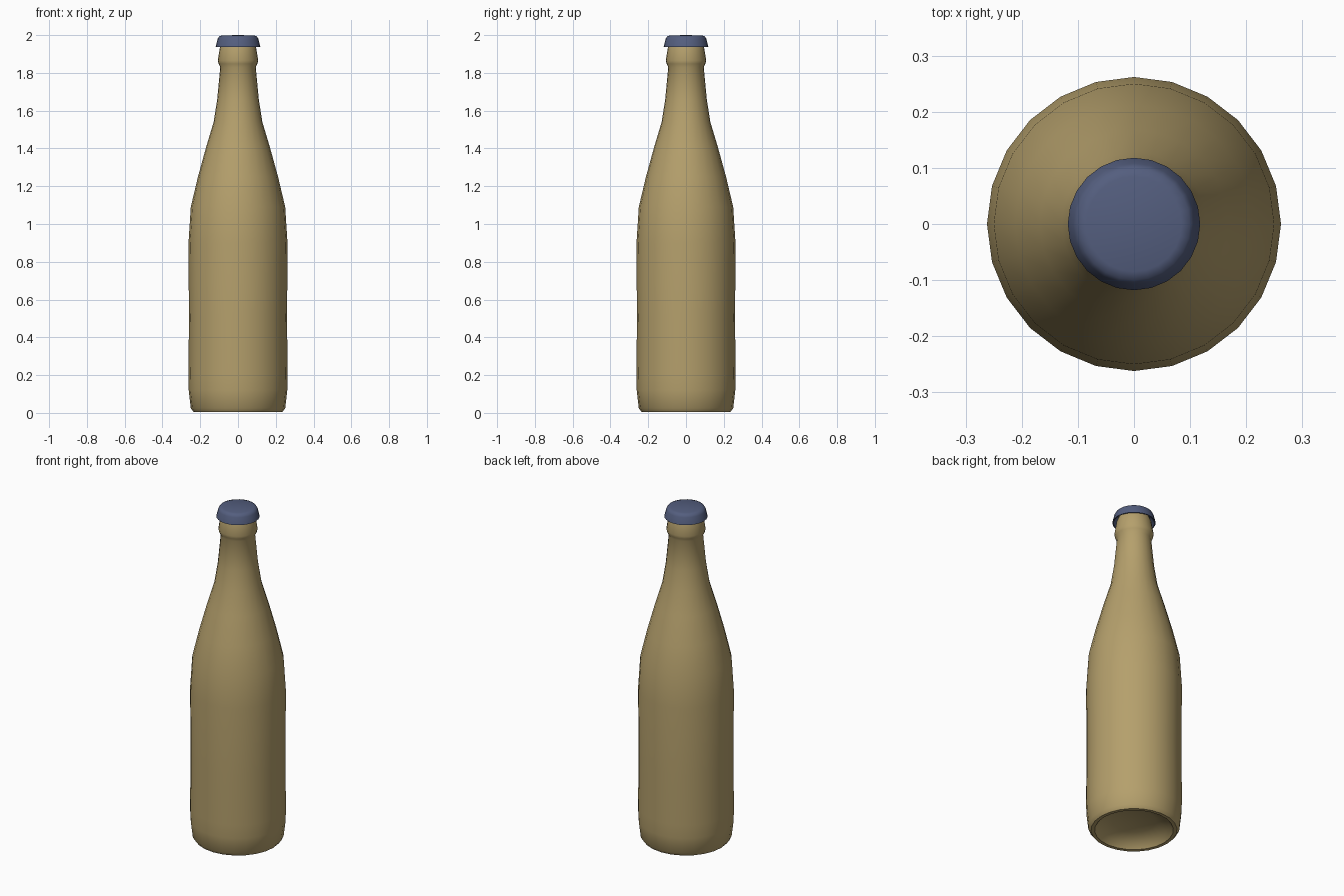
import bpy, bmesh, math

cube = bpy.data.objects.get("Cube")
if cube:
    bpy.data.objects.remove(cube, do_unlink=True)


def material(name, rgb):
    mat = bpy.data.materials.new(name)
    mat.use_nodes = True
    mat.diffuse_color = (*rgb, 1)
    mat.node_tree.nodes["Principled BSDF"].inputs["Base Color"].default_value = (*rgb, 1)
    return mat


def lathe(name, profile, sides, mat, angle):
    """Spin a (radius, height) profile round the z axis."""
    bm = bmesh.new()
    verts = [bm.verts.new((r, 0, z)) for r, z in profile]
    edges = [bm.edges.new(pair) for pair in zip(verts, verts[1:])]
    bmesh.ops.spin(bm, geom=verts + edges, axis=(0, 0, 1), cent=(0, 0, 0),
                   angle=math.tau, steps=sides, use_merge=True)
    bmesh.ops.remove_doubles(bm, verts=bm.verts, dist=0.0005)
    bmesh.ops.recalc_face_normals(bm, faces=bm.faces)
    mesh = bpy.data.meshes.new(name)
    bm.to_mesh(mesh)
    bm.free()
    mesh.materials.append(mat)
    obj = bpy.data.objects.new(name, mesh)
    bpy.context.collection.objects.link(obj)
    bpy.ops.object.select_all(action="DESELECT")
    obj.select_set(True)
    bpy.context.view_layer.objects.active = obj
    bpy.ops.object.shade_smooth_by_angle(angle=math.radians(angle))
    return obj


glass = material("tan glass", (0.46, 0.35, 0.15))
metal = material("slate blue metal", (0.088, 0.112, 0.21))

# Bottle: hollow base, straight body, sloping shoulder, neck and collar
lathe("bottle", [
    (0, 0.07), (0.12, 0.06), (0.19, 0.035), (0.215, 0.005), (0.235, 0.005),
    (0.25, 0.025), (0.261, 0.12), (0.262, 0.2), (0.26, 0.5), (0.262, 0.9),
    (0.25, 1.09), (0.212, 1.25), (0.168, 1.41), (0.129, 1.54),
    (0.11, 1.66), (0.094, 1.83), (0.103, 1.848), (0.107, 1.865),
    (0.095, 1.94), (0.085, 1.965), (0, 1.965),
], 24, glass, 50)

# Cap: flared skirt, open underneath, with a slightly domed top
lathe("bottle_cap", [
    (0, 1.97), (0.088, 1.97), (0.112, 1.938), (0.118, 1.938),
    (0.108, 1.98), (0.1, 1.993), (0.085, 1.998), (0, 2.0),
], 24, metal, 50)
